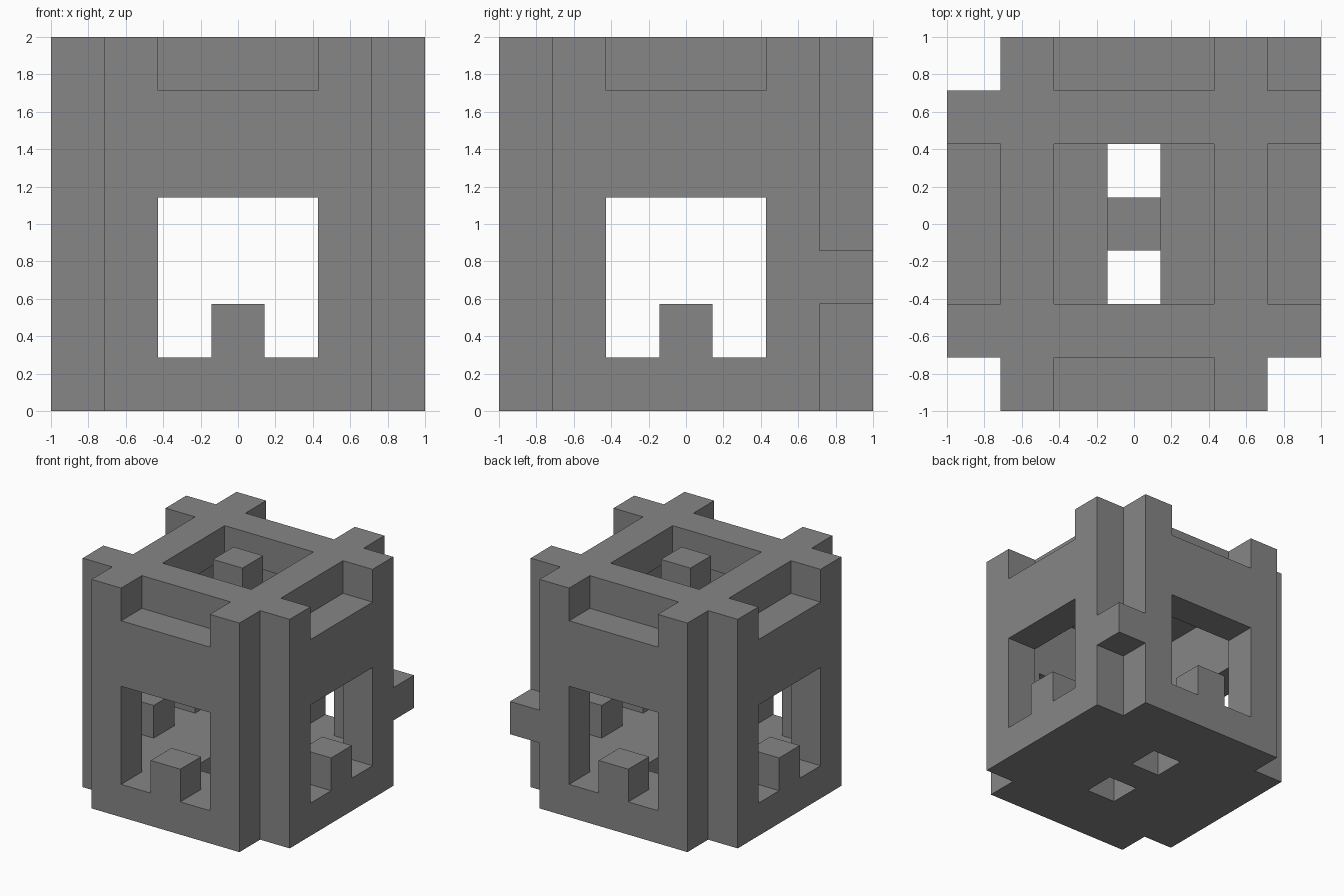
import bpy, bmesh
from mathutils import Vector

cube = bpy.data.objects.get("Cube")
if cube:
    bpy.data.objects.remove(cube, do_unlink=True)

N = 7
UNIT = 2 / N
MID = range(2, 5)      # the three middle cells of a side
SIDE = range(1, 6)     # a side without its corner cells

grey = bpy.data.materials.new("mid grey")
grey.use_nodes = True
colour = (0.24, 0.24, 0.24, 1)
grey.diffuse_color = colour
grey.node_tree.nodes["Principled BSDF"].inputs["Base Color"].default_value = colour


def turn(cell, times):
    """Quarter turns of a grid cell about the vertical axis."""
    x, y, z = cell
    for _ in range(times):
        x, y = N - 1 - y, x
    return x, y, z


def wall_cell(x, z):
    notch = x in MID and z == N - 1
    opening = x in MID and 1 <= z <= 3
    tooth = x == 3 and z == 1
    return tooth or not (notch or opening)


parts = {}

# Floor plate: corners cut off, two square drain holes
corners = {(x, y) for x in (0, N - 1) for y in (0, N - 1)}
holes = {(3, 2), (3, 4)}
parts["floor_plate"] = {(x, y, 0) for x in range(N) for y in range(N)
                        if (x, y) not in corners | holes}

# Four identical walls with a notch, an opening and a tooth
wall = {(x, 0, z) for x in SIDE for z in range(1, N) if wall_cell(x, z)}
for i, side in enumerate(("front", "left", "back", "right")):
    parts[side + "_wall"] = {turn(c, i) for c in wall}

# Ring around the top opening, block at its centre, block on one corner
parts["top_ring"] = {(x, y, N - 1) for x in SIDE for y in SIDE
                     if not (x in MID and y in MID)}
parts["top_centre_block"] = {(3, 3, N - 1)}
parts["corner_block"] = {(N - 1, N - 1, 2)}

solid = set().union(*parts.values())


def build(name, cells):
    """Skin the outer faces of a group of cells and merge flat areas."""
    bm = bmesh.new()
    for cell in cells:
        for axis in range(3):
            for sign in (-1, 1):
                step = [0, 0, 0]
                step[axis] = sign
                if tuple(a + b for a, b in zip(cell, step)) in solid:
                    continue
                normal = Vector(step)
                u = Vector([float(a == (axis + 1) % 3) for a in range(3)])
                v = normal.cross(u)
                centre = Vector(cell) + Vector((0.5, 0.5, 0.5)) + normal / 2
                quad = [centre + (u * a + v * b) / 2
                        for a, b in ((-1, -1), (1, -1), (1, 1), (-1, 1))]
                bm.faces.new([bm.verts.new(p * UNIT - Vector((1, 1, 0))) for p in quad])
    bmesh.ops.remove_doubles(bm, verts=bm.verts, dist=0.001)
    bmesh.ops.dissolve_limit(bm, angle_limit=0.01, verts=bm.verts, edges=bm.edges)
    mesh = bpy.data.meshes.new(name)
    bm.to_mesh(mesh)
    bm.free()
    mesh.materials.append(grey)
    bpy.context.collection.objects.link(bpy.data.objects.new(name, mesh))


for name, cells in parts.items():
    build(name, cells)
